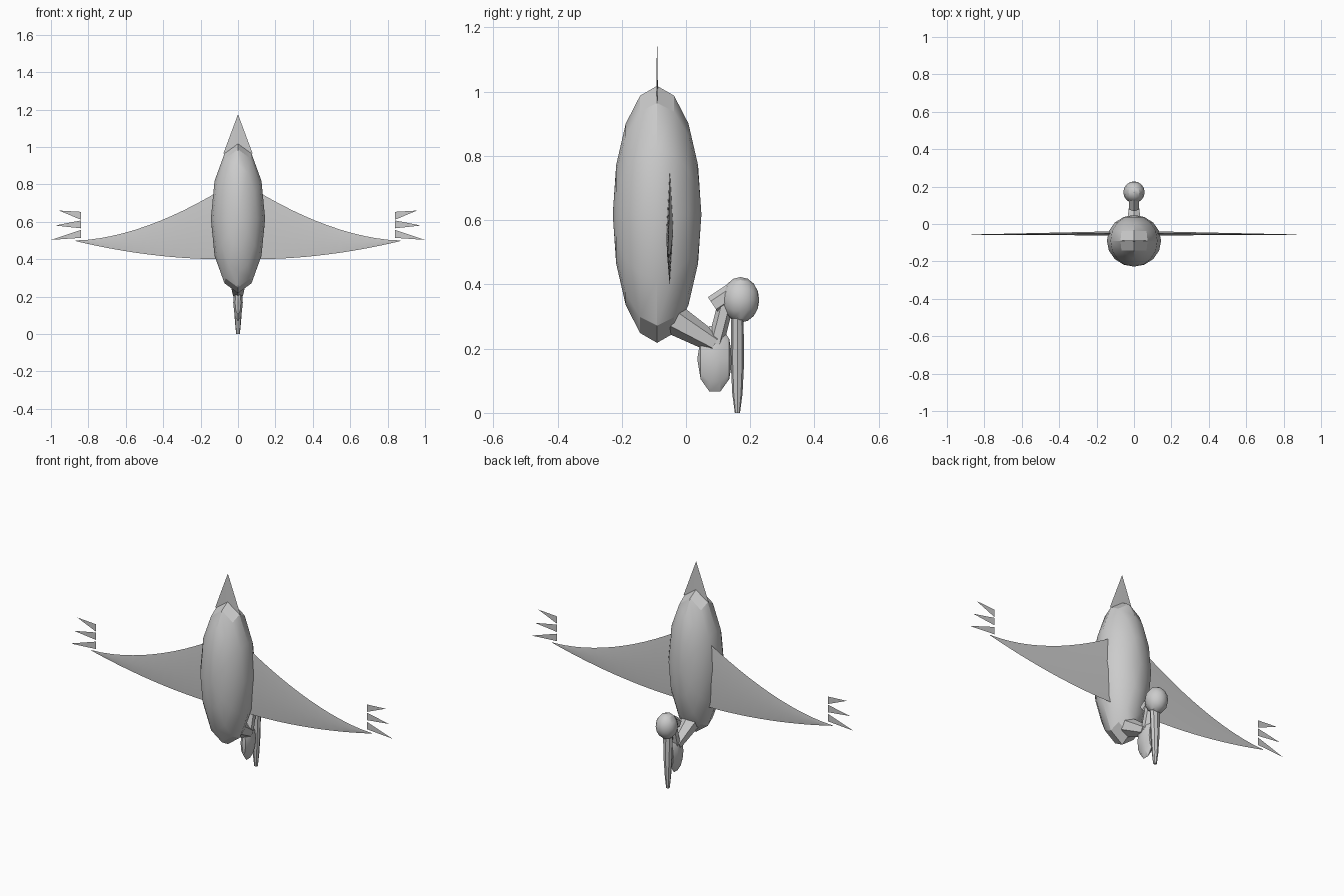
import bpy, bmesh, math
from mathutils import Matrix, Vector

if "Cube" in bpy.data.objects:
    bpy.data.objects.remove(bpy.data.objects["Cube"], do_unlink=True)

grey = bpy.data.materials.new("plain_grey")
grey.use_nodes = True
grey.diffuse_color = (0.6, 0.6, 0.6, 1)
grey.node_tree.nodes["Principled BSDF"].inputs["Base Color"].default_value = (0.6, 0.6, 0.6, 1)


def finish(name, bm, angle=30):
    bmesh.ops.recalc_face_normals(bm, faces=bm.faces)
    mesh = bpy.data.meshes.new(name)
    bm.to_mesh(mesh)
    bm.free()
    mesh.materials.append(grey)
    ob = bpy.data.objects.new(name, mesh)
    bpy.context.collection.objects.link(ob)
    bpy.ops.object.select_all(action="DESELECT")
    ob.select_set(True)
    bpy.context.view_layer.objects.active = ob
    bpy.ops.object.shade_smooth_by_angle(angle=math.radians(angle))
    return ob


def ellipsoid(name, centre, radii, segments, rings):
    """Stretched sphere with its poles along y."""
    bm = bmesh.new()
    bmesh.ops.create_uvsphere(bm, u_segments=segments, v_segments=rings, radius=1)
    m = Matrix.Translation(centre) @ Matrix.Diagonal((*radii, 1)) @ Matrix.Rotation(math.pi / 2, 4, "X")
    bmesh.ops.transform(bm, matrix=m, verts=bm.verts)
    finish(name, bm)


def loft(name, rings):
    """Skin equal rings of points and cap both ends."""
    bm = bmesh.new()
    rows = [[bm.verts.new(p) for p in ring] for ring in rings]
    n = len(rows[0])
    for a, b in zip(rows, rows[1:]):
        for i in range(n):
            j = (i + 1) % n
            bm.faces.new((a[i], a[j], b[j], b[i]))
    bm.faces.new(rows[0])
    bm.faces.new(rows[-1])
    return finish(name, bm)


def tapered_limb(name, start, end, r1, r2, sides=6):
    bm = bmesh.new()
    a, b = Vector(start), Vector(end)
    bmesh.ops.create_cone(bm, cap_ends=True, segments=sides, radius1=r1, radius2=r2, depth=(b - a).length)
    m = Matrix.Translation((a + b) / 2) @ (b - a).to_track_quat("Z", "Y").to_matrix().to_4x4()
    bmesh.ops.transform(bm, matrix=m, verts=bm.verts)
    finish(name, bm)


# Body, head and throat pouch
ellipsoid("body", (0, -0.09, 0.618), (0.145, 0.138, 0.4), 12, 8)
ellipsoid("head", (0, 0.17, 0.352), (0.057, 0.058, 0.071), 12, 8)
ellipsoid("throat_pouch", (0, 0.09, 0.168), (0.027, 0.055, 0.107), 8, 5)

# Folded neck
tapered_limb("lower_neck", (0, -0.035, 0.29), (0, 0.09, 0.215), 0.048, 0.03)
tapered_limb("middle_neck", (0, 0.092, 0.215), (0, 0.125, 0.345), 0.025, 0.025)
tapered_limb("upper_neck", (0, 0.085, 0.335), (0, 0.16, 0.385), 0.03, 0.03)

# Beak, widest near the head
beak = []
for z, rx, ry in [(0, 0.01, 0.008), (0.06, 0.016, 0.016), (0.16, 0.023, 0.021), (0.3, 0.03, 0.019)]:
    ring = [math.tau * i / 8 for i in range(8)]
    beak.append([(rx * math.cos(t), 0.16 + ry * math.sin(t), z) for t in ring])
loft("beak", beak)

# Tail, a flattened spike
bm = bmesh.new()
bmesh.ops.create_cone(bm, cap_ends=True, segments=4, radius1=0.078, radius2=0, depth=0.21)
bmesh.ops.transform(bm, matrix=Matrix.Translation((0, -0.09, 1.07)) @ Matrix.Diagonal((1, 0.04, 1, 1)), verts=bm.verts)
finish("tail", bm)

# Wings with curved edges, and three loose feathers past each tip
for side, label in ((1, "left"), (-1, "right")):
    sections = []
    for i in range(13):
        t = i / 12
        x = 0.1 + 0.77 * t
        top = 0.5 + 0.265 * (1 - t) ** 1.75
        low = 0.4 + 0.097 * t ** 1.9
        y = -0.05 - 0.007 * t
        half = 0.01 * (1 - t) + 0.001
        mid = (top + low) / 2
        sections.append([(side * x, y, top), (side * x, y - half, mid),
                         (side * x, y, low), (side * x, y + half, mid)])
    loft(label + "_wing", sections)

    bm = bmesh.new()
    for base, tip_x, tip_z in ((0.632, 0.957, 0.66), (0.586, 0.978, 0.58), (0.535, 1.0, 0.503)):
        corners = [(0.84, base + 0.021), (0.84, base - 0.021), (tip_x, tip_z)]
        bm.faces.new([bm.verts.new((side * x, -0.058, z)) for x, z in corners])
    finish(label + "_wing_feathers", bm)
